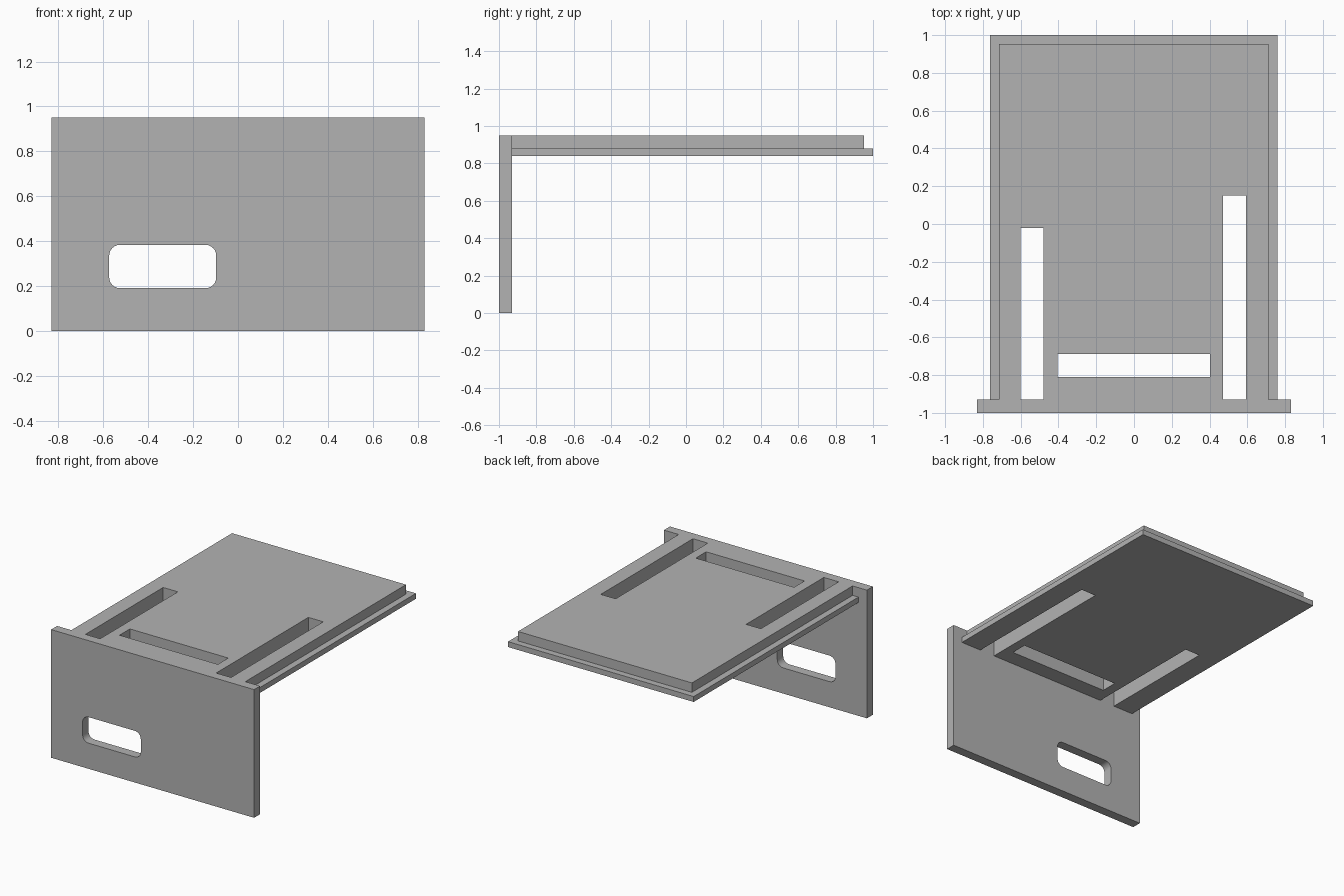
import bpy
import bmesh
from mathutils import Vector

default = bpy.data.objects.get("Cube")
if default:
    bpy.data.objects.remove(default, do_unlink=True)

grey = bpy.data.materials.new("plain grey")
grey.use_nodes = True
grey.diffuse_color = (0.45, 0.45, 0.45, 1)
grey.node_tree.nodes["Principled BSDF"].inputs["Base Color"].default_value = grey.diffuse_color


def box(name, low, high, rounding=0):
    """Box between two corners; rounding softens the edges along y."""
    low, high = Vector(low), Vector(high)
    bm = bmesh.new()
    bmesh.ops.create_cube(bm, size=1)
    for v in bm.verts:
        v.co = (low + high) / 2 + v.co * (high - low)
    if rounding:
        edges = [e for e in bm.edges
                 if abs(e.verts[0].co.y - e.verts[1].co.y) > 0.01]
        bmesh.ops.bevel(bm, geom=edges, offset=rounding, segments=6,
                        profile=0.5, affect='EDGES')
    mesh = bpy.data.meshes.new(name)
    bm.to_mesh(mesh)
    bm.free()
    mesh.materials.append(grey)
    obj = bpy.data.objects.new(name, mesh)
    bpy.context.collection.objects.link(obj)
    return obj


def combine(target, tool, operation):
    """Apply a boolean to the target and discard the tool."""
    mod = target.modifiers.new(operation.title(), 'BOOLEAN')
    mod.operation = operation
    mod.solver = 'EXACT'
    mod.object = tool
    bpy.context.view_layer.objects.active = target
    bpy.ops.object.modifier_apply(modifier=mod.name)
    bpy.data.objects.remove(tool, do_unlink=True)


FRONT, INNER = -1, -0.93     # faces of the upright plate
BOTTOM, STEP, TOP = 0.84, 0.88, 0.95

# Upright plate joined to a stepped shelf
bracket = box("front_plate_with_shelf", (-0.832, FRONT, 0), (0.832, INNER, TOP))
panel = box("raised_panel", (-0.715, -0.96, BOTTOM), (0.711, 0.952, TOP))
flange = box("shelf_flange", (-0.763, -0.96, BOTTOM), (0.759, 1, STEP))
combine(bracket, panel, 'UNION')
combine(bracket, flange, 'UNION')

# Slots through the shelf, and the rounded window in the plate
cutters = [
    box("right_slot", (-0.6, INNER, 0.7), (-0.479, -0.02, 1.1)),
    box("left_slot", (0.472, INNER, 0.7), (0.594, 0.15, 1.1)),
    box("cross_slot", (-0.405, -0.81, 0.7), (0.402, -0.688, 1.1)),
    box("plate_window", (-0.574, -1.1, 0.19), (-0.097, -0.85, 0.383), 0.048),
]
for cutter in cutters:
    cutter.hide_render = True
    combine(bracket, cutter, 'DIFFERENCE')

# Smooth only the rounded window corners
bpy.ops.object.select_all(action='DESELECT')
bracket.select_set(True)
bpy.context.view_layer.objects.active = bracket
bpy.ops.object.shade_smooth_by_angle()
